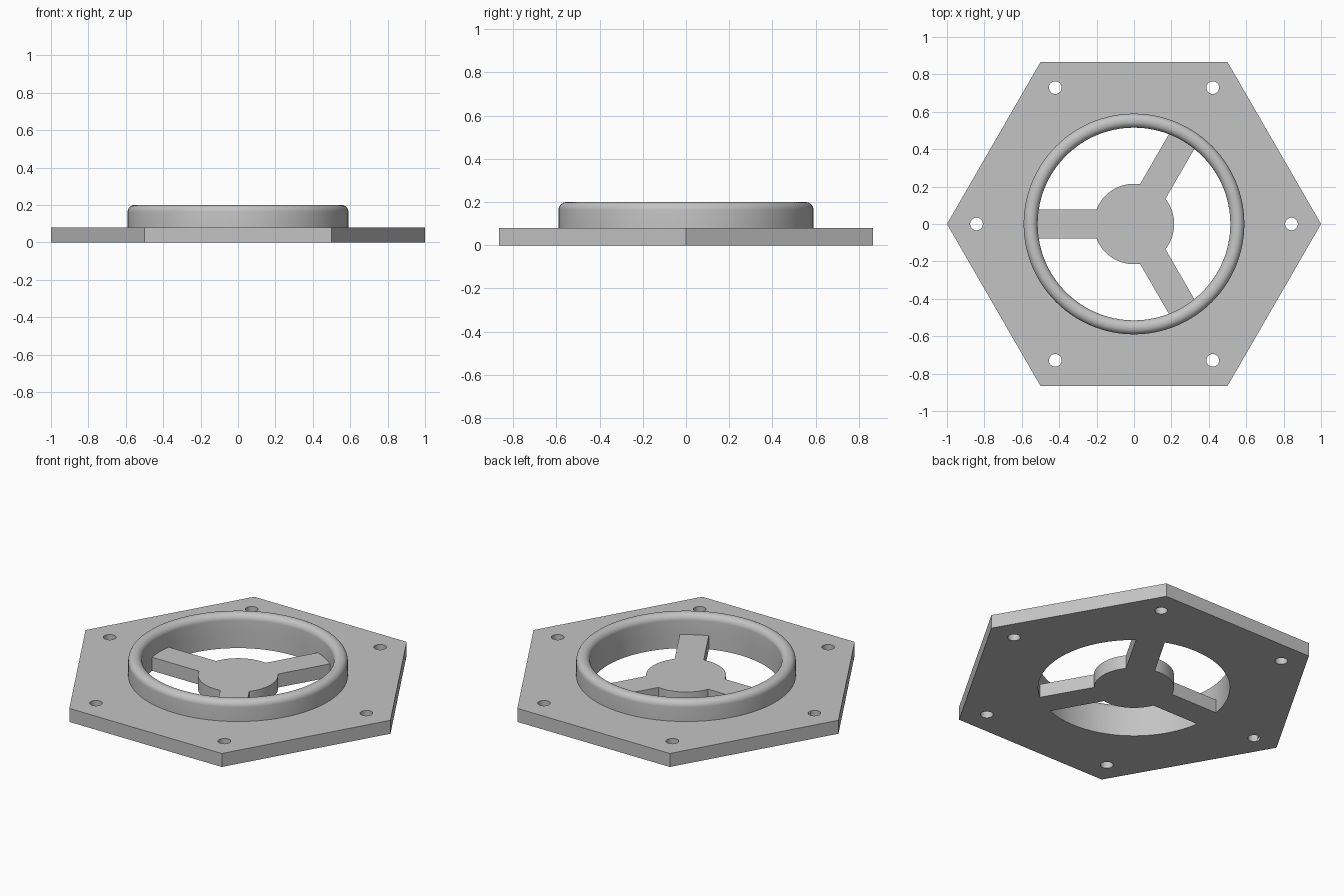
import bpy, bmesh
from math import cos, sin, pi, radians
from mathutils import Matrix

cube = bpy.data.objects.get("Cube")
if cube:
    bpy.data.objects.remove(cube, do_unlink=True)

THICK, TOP = 0.08, 0.2          # plate thickness, top of the collar
BORE, RIM = 0.515, 0.59         # inner and outer collar radius
FILLET = 0.036

grey = bpy.data.materials.new("plain grey")
grey.use_nodes = True
COLOUR = (0.55, 0.55, 0.55, 1)
grey.diffuse_color = COLOUR
grey.node_tree.nodes["Principled BSDF"].inputs["Base Color"].default_value = COLOUR


def finish(name, bm):
    bmesh.ops.recalc_face_normals(bm, faces=bm.faces)
    mesh = bpy.data.meshes.new(name)
    bm.to_mesh(mesh)
    bm.free()
    mesh.materials.append(grey)
    obj = bpy.data.objects.new(name, mesh)
    bpy.context.collection.objects.link(obj)
    return obj


def disc(name, radius, low, high, sides, x=0, y=0):
    bm = bmesh.new()
    bmesh.ops.create_cone(bm, cap_ends=True, segments=sides, radius1=radius, radius2=radius,
                          depth=high - low, matrix=Matrix.Translation((x, y, (low + high) / 2)))
    return finish(name, bm)


def bar(name, angle, length, width):
    bm = bmesh.new()
    place = (Matrix.Rotation(angle, 4, "Z") @ Matrix.Translation((length / 2, 0, THICK / 2))
             @ Matrix.Diagonal((length, width, THICK, 1)))
    bmesh.ops.create_cube(bm, size=1, matrix=place)
    return finish(name, bm)


def select(obj):
    bpy.ops.object.select_all(action="DESELECT")
    obj.select_set(True)
    bpy.context.view_layer.objects.active = obj


def combine(target, tool, operation):
    tool.hide_render = True
    mod = target.modifiers.new("combine", "BOOLEAN")
    mod.operation, mod.solver, mod.object = operation, "EXACT", tool
    select(target)
    bpy.ops.object.modifier_apply(modifier=mod.name)
    bpy.data.objects.remove(tool, do_unlink=True)


# Hexagonal plate, with corners on the x axis
bm = bmesh.new()
corners = [bm.verts.new((cos(i * pi / 3), sin(i * pi / 3), 0)) for i in range(6)]
base = bm.faces.new(corners)
raised = bmesh.ops.extrude_face_region(bm, geom=[base])
bmesh.ops.translate(bm, vec=(0, 0, THICK),
                    verts=[v for v in raised["geom"] if isinstance(v, bmesh.types.BMVert)])
plate = finish("base_plate", bm)

# Central bore and six bolt holes
combine(plate, disc("bore_cutter", BORE, -0.1, TOP, 128), "DIFFERENCE")
for i in range(6):
    a = i * pi / 3
    hole = disc("bolt_cutter", 0.034, -0.1, TOP, 32, 0.842 * cos(a), 0.842 * sin(a))
    combine(plate, hole, "DIFFERENCE")

# Hub carried by three spokes, flush with the plate
hub = disc("hub", 0.215, 0, THICK, 96)
for degrees in (60, 180, 300):
    combine(hub, bar("spoke", radians(degrees), 0.55, 0.157), "UNION")
combine(plate, hub, "UNION")

# Raised collar with a rounded top, spun from its wall profile
profile = [(RIM, THICK)]
for centre, start in ((RIM - FILLET, 0), (BORE + FILLET, pi / 2)):
    for i in range(9):
        a = start + i * pi / 16
        profile.append((centre + FILLET * cos(a), TOP - FILLET + FILLET * sin(a)))
profile.append((BORE, THICK))
bm = bmesh.new()
verts = [bm.verts.new((r, 0, z)) for r, z in profile]
edges = [bm.edges.new(pair) for pair in zip(verts, verts[1:])]
bmesh.ops.spin(bm, geom=verts + edges, cent=(0, 0, 0), axis=(0, 0, 1),
               angle=2 * pi, steps=128, use_duplicate=False)
bmesh.ops.remove_doubles(bm, verts=bm.verts, dist=0.0001)
collar = finish("collar_ring", bm)
# An open shell has no inside, so face the outer wall outwards explicitly
face = max(collar.data.polygons, key=lambda f: f.center.xy.length)
if face.normal.dot(face.center) < 0:
    collar.data.flip_normals()

for obj in (plate, collar):
    select(obj)
    bpy.ops.object.shade_smooth_by_angle(angle=radians(30))
